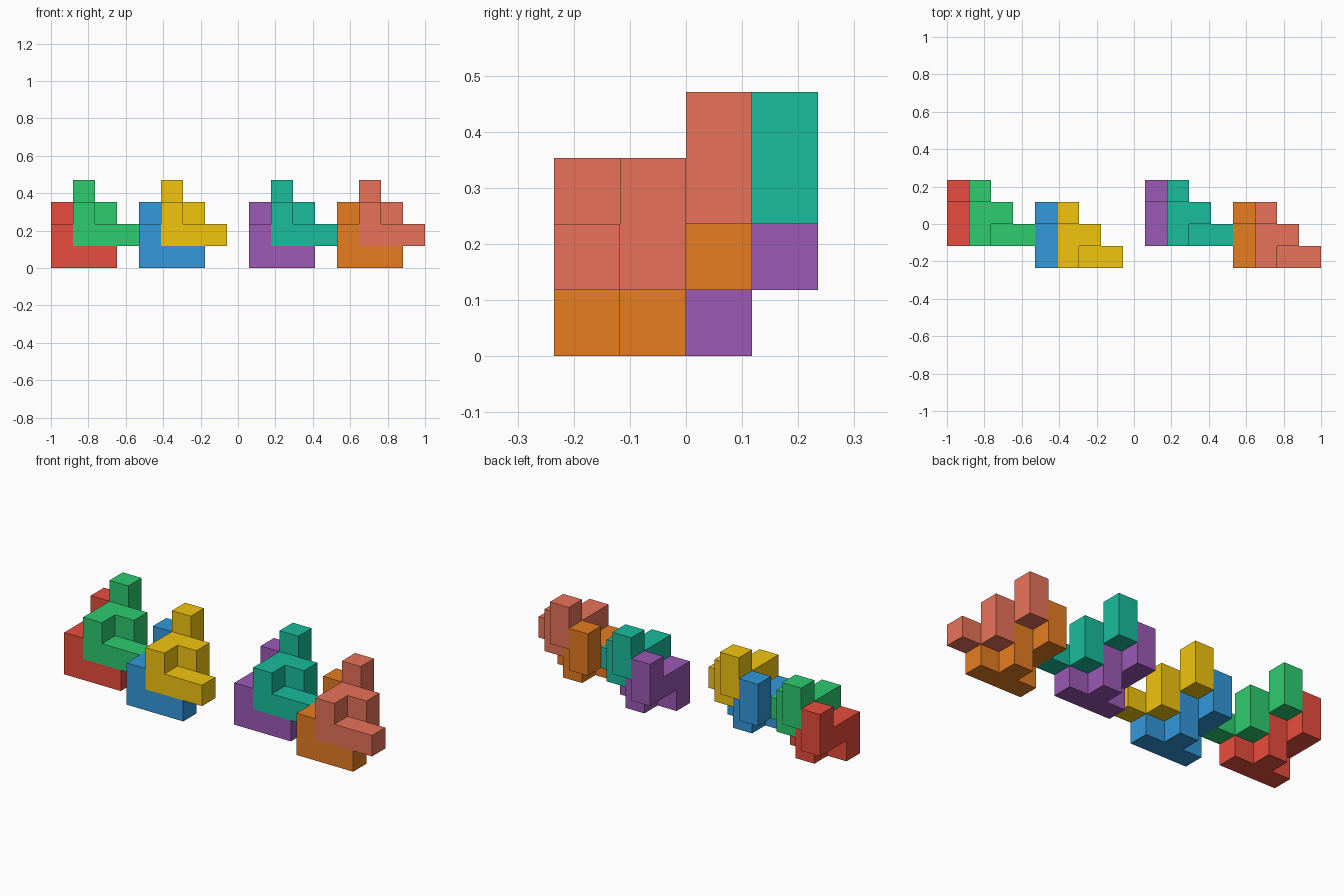
import bpy, bmesh
from mathutils import Vector, Color

if "Cube" in bpy.data.objects:
    bpy.data.objects.remove(bpy.data.objects["Cube"])

U = 2 / 17  # edge length of one unit cube

# Stepped block: the same nine cubes make every piece
CELLS = [(0, 0, 0), (1, 0, 0), (2, 0, 0), (1, 1, 0), (1, 1, 1),
         (0, 0, 1), (0, 1, 1), (0, 2, 1), (0, 2, 2)]


def stepped_block(name, offset, color):
    bm = bmesh.new()
    origin = Vector((-8.5, -2, 0)) + Vector(offset)
    for cell in CELLS:
        for axis in range(3):
            for side in (0, 1):
                # keep only the outside faces of the cube cluster
                neighbour = list(cell)
                neighbour[axis] += 2 * side - 1
                if tuple(neighbour) in CELLS:
                    continue
                corners = []
                for a, b in ((0, 0), (1, 0), (1, 1), (0, 1)):
                    p = Vector(cell)
                    p[axis] += side
                    p[(axis + 1) % 3] += a
                    p[(axis + 2) % 3] += b
                    corners.append(bm.verts.new((p + origin) * U))
                if side == 0:
                    corners.reverse()
                bm.faces.new(corners)
    bmesh.ops.remove_doubles(bm, verts=bm.verts, dist=U * 0.01)
    bmesh.ops.dissolve_limit(bm, angle_limit=0.01, verts=bm.verts, edges=bm.edges)
    mesh = bpy.data.meshes.new(name)
    bm.to_mesh(mesh)
    bm.free()
    mat = bpy.data.materials.new(name + "_color")
    mat.diffuse_color = (*Color(color).from_srgb_to_scene_linear(), 1)
    mat.use_nodes = True
    mat.node_tree.nodes["Principled BSDF"].inputs["Base Color"].default_value = mat.diffuse_color
    mesh.materials.append(mat)
    obj = bpy.data.objects.new(name, mesh)
    bpy.context.collection.objects.link(obj)


# Four pairs in a zigzag row; the upper block nests on the lower one
PAIRS = [
    ((0, 1, 0), ("red", (0.91, 0.30, 0.24)), ("green", (0.18, 0.80, 0.44))),
    ((4, 0, 0), ("blue", (0.20, 0.60, 0.86)), ("yellow", (0.95, 0.77, 0.06))),
    ((9, 1, 0), ("purple", (0.61, 0.35, 0.71)), ("teal", (0.10, 0.74, 0.61))),
    ((13, 0, 0), ("orange", (0.90, 0.49, 0.13)), ("salmon", (0.91, 0.45, 0.35))),
]
for (x, y, z), (low, low_color), (high, high_color) in PAIRS:
    stepped_block(low + "_lower_block", (x, y, z), low_color)
    stepped_block(high + "_upper_block", (x + 1, y, z + 1), high_color)
